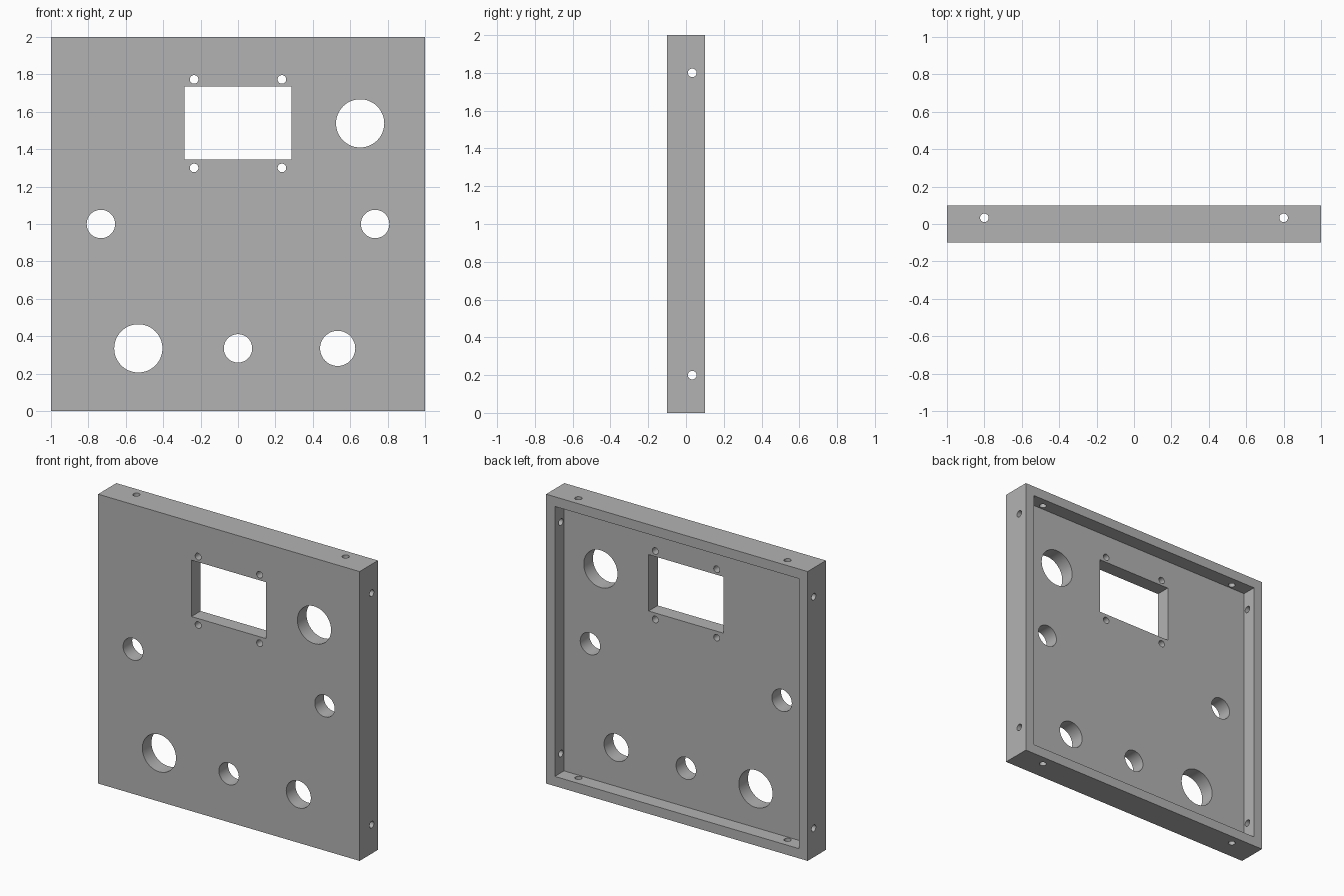
import bpy
import math

default = bpy.data.objects.get("Cube")
if default:
    bpy.data.objects.remove(default, do_unlink=True)

WIDTH, DEPTH, WALL = 2.0, 0.2, 0.067
RECESS_Y = 0.0      # inner surface of the face plate
SCREW_Y = 0.033     # centre line of the wall screw holes
SCREW_R = 0.023

grey = bpy.data.materials.new("plain_grey")
grey.use_nodes = True
grey.diffuse_color = (0.45, 0.45, 0.45, 1)
grey.node_tree.nodes["Principled BSDF"].inputs["Base Color"].default_value = (0.45, 0.45, 0.45, 1)


def box(name, center, size):
    bpy.ops.mesh.primitive_cube_add(size=1, location=center)
    obj = bpy.context.object
    obj.name = name
    obj.scale = size
    bpy.ops.object.transform_apply(location=True, rotation=True, scale=True)
    return obj


def rod(name, center, radius, length, rotation):
    bpy.ops.mesh.primitive_cylinder_add(vertices=48, radius=radius, depth=length,
                                        location=center, rotation=rotation)
    obj = bpy.context.object
    obj.name = name
    bpy.ops.object.transform_apply(location=True, rotation=True, scale=True)
    return obj


def cut(target, cutter):
    cutter.hide_render = True
    mod = target.modifiers.new("cut", "BOOLEAN")
    mod.operation = "DIFFERENCE"
    mod.solver = "EXACT"
    mod.object = cutter
    bpy.ops.object.select_all(action="DESELECT")
    bpy.context.view_layer.objects.active = target
    target.select_set(True)
    bpy.ops.object.modifier_apply(modifier=mod.name)
    bpy.data.objects.remove(cutter, do_unlink=True)


# Square panel with a shallow tray recessed into the back
panel = box("enclosure_panel", (0, 0, 1), (WIDTH, DEPTH, WIDTH))
inner = WIDTH - 2 * WALL
cut(panel, box("recess_cutter", (0, RECESS_Y + 0.2, 1), (inner, 0.4, inner)))

# Display window
cut(panel, box("window_cutter", (0, 0, 1.54), (0.572, 1, 0.39)))

# Round openings in the face plate: x, z, radius
openings = [
    (0.653, 1.538, 0.129),
    (-0.733, 1.0, 0.076),
    (0.733, 1.0, 0.076),
    (-0.533, 0.335, 0.129),
    (0, 0.335, 0.076),
    (0.533, 0.335, 0.094),
]
# Display screw holes around the window
openings += [(x, z, SCREW_R) for x in (-0.235, 0.235) for z in (1.30, 1.773)]
for x, z, r in openings:
    cut(panel, rod("opening_cutter", (x, 0, z), r, 1, (math.pi / 2, 0, 0)))

# Screw holes through the side, top and bottom walls
for side in (-0.8, 0.8):
    cut(panel, rod("side_hole_cutter", (0, SCREW_Y, 1 + side), SCREW_R, 3, (0, math.pi / 2, 0)))
    cut(panel, rod("top_hole_cutter", (side, SCREW_Y, 1), SCREW_R, 3, (0, 0, 0)))

panel.data.materials.clear()
panel.data.materials.append(grey)
for face in panel.data.polygons:
    face.material_index = 0

bpy.ops.object.select_all(action="DESELECT")
panel.select_set(True)
bpy.context.view_layer.objects.active = panel
bpy.ops.object.shade_smooth_by_angle(angle=math.radians(30))
